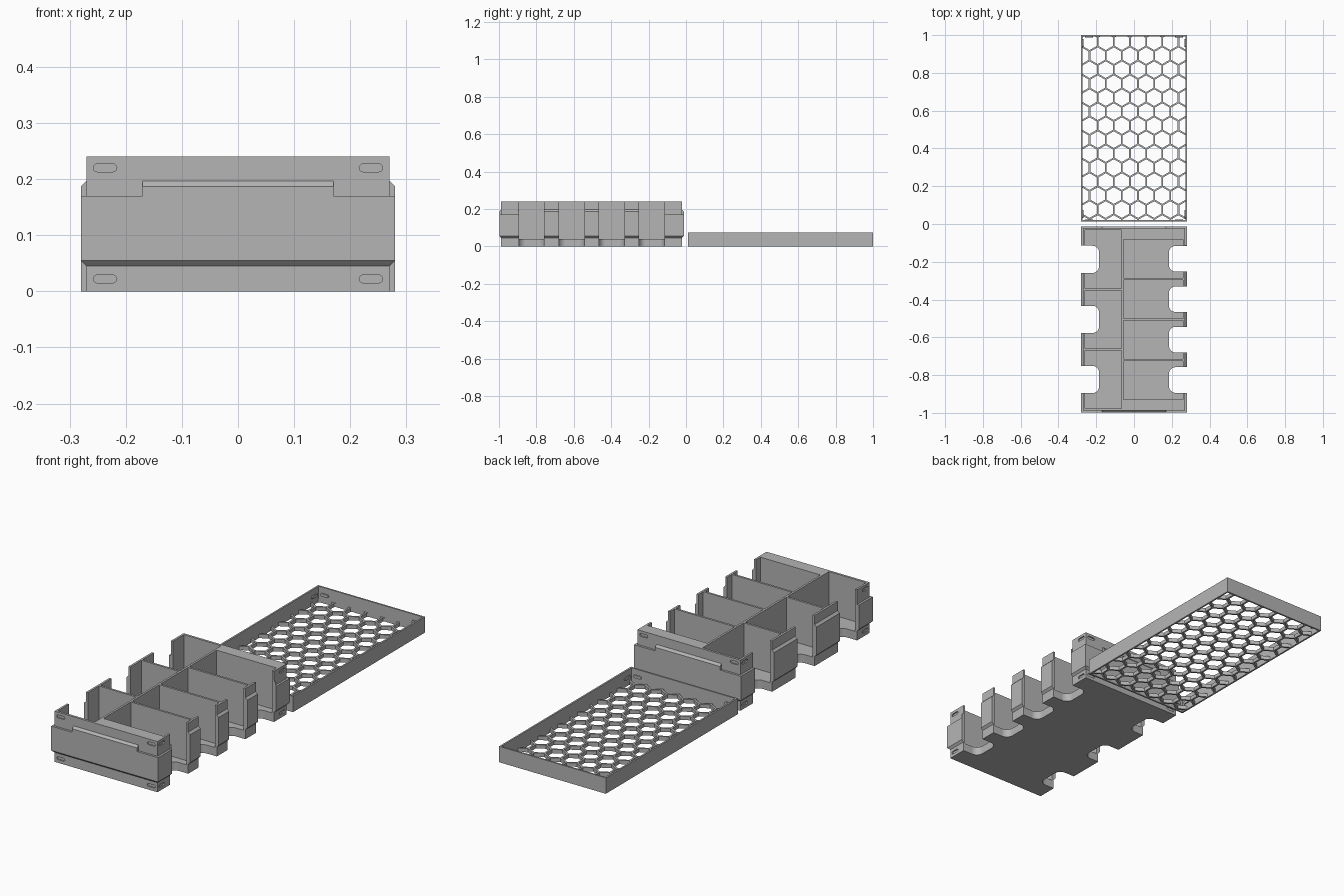
import bpy, bmesh, math
from mathutils import Matrix

cube = bpy.data.objects.get("Cube")
if cube:
    bpy.data.objects.remove(cube, do_unlink=True)

grey = bpy.data.materials.new("plain grey")
GREY = (0.46, 0.46, 0.46, 1)
grey.diffuse_color = GREY
grey.use_nodes = True
grey.node_tree.nodes["Principled BSDF"].inputs["Base Color"].default_value = GREY


def loft(bm, rings):
    """Closed solid through rings of equal point count."""
    loops = [[bm.verts.new(p) for p in ring] for ring in rings]
    n = len(loops[0])
    faces = [bm.faces.new(loops[0][::-1]), bm.faces.new(loops[-1])]
    for a, b in zip(loops, loops[1:]):
        for i in range(n):
            j = (i + 1) % n
            faces.append(bm.faces.new((a[i], a[j], b[j], b[i])))
    return faces


def rect(hx, hy, z, cy):
    return [(-hx, cy - hy, z), (hx, cy - hy, z), (hx, cy + hy, z), (-hx, cy + hy, z)]


def box(bm, x0, x1, y0, y1, z0, z1):
    loft(bm, [[(x0, y0, z), (x1, y0, z), (x1, y1, z), (x0, y1, z)] for z in (z0, z1)])


def prism(bm, outline, z0, z1, matrix=Matrix()):
    loft(bm, [[matrix @ Matrix.Translation((x, y, z)).to_translation()
               for x, y in outline] for z in (z0, z1)])


def make(name, bm):
    bmesh.ops.recalc_face_normals(bm, faces=bm.faces)
    mesh = bpy.data.meshes.new(name)
    bm.to_mesh(mesh)
    bm.free()
    mesh.materials.append(grey)
    obj = bpy.data.objects.new(name, mesh)
    bpy.context.collection.objects.link(obj)
    return obj


def combine(obj, bm, operation):
    """Boolean a helper mesh into obj and discard the helper."""
    helper = make("helper", bm)
    helper.hide_render = True
    mod = obj.modifiers.new("combine", "BOOLEAN")
    mod.operation, mod.object, mod.solver = operation, helper, "EXACT"
    graph = bpy.context.evaluated_depsgraph_get()
    mesh = bpy.data.meshes.new_from_object(obj.evaluated_get(graph))
    obj.modifiers.clear()
    obj.data = mesh
    bpy.data.objects.remove(helper, do_unlink=True)


def arc(cx, cy, r, a0, a1, steps=8):
    return [(cx + r * math.cos(math.radians(a0 + (a1 - a0) * i / steps)),
             cy + r * math.sin(math.radians(a0 + (a1 - a0) * i / steps)))
            for i in range(steps + 1)]


def capsules(bm, hx, hy, cy, heights, depth):
    """Rounded slots near the ends of all four walls, centred on the wall plane."""
    shape = arc(0.014, 0, 0.007, -90, 90) + arc(-0.014, 0, 0.007, 90, 270)
    upright = Matrix.Rotation(math.pi / 2, 4, "X")
    turn = Matrix.Rotation(math.pi / 2, 4, "Z")
    for z in heights:
        for s in (-1, 1):
            for e in (-1, 1):
                prism(bm, shape, -depth, depth,
                      Matrix.Translation((s * (hx - 0.033), cy + e * hy, z)) @ upright)
                prism(bm, shape, -depth, depth,
                      Matrix.Translation((s * hx, cy + e * (hy - 0.033), z)) @ turn @ upright)


# Tray shell: straight core with a raised band
CY, CX, CORE = -0.505, 0.27, 0.483
BX, BAND, TOP, FLOOR = 0.28, 0.493, 0.24, 0.04
bm = bmesh.new()
loft(bm, [rect(CX, CORE, 0, CY), rect(CX, CORE, 0.045, CY),
          rect(BX, BAND, 0.055, CY), rect(BX, BAND, 0.17, CY),
          rect(CX, CORE, 0.17, CY), rect(CX, CORE, TOP, CY)])
tray = make("card_tray", bm)

# Taller bevelled middle of the band, ends then sides
for wide, narrow in (((0.17, BAND), (0.17, CORE)), ((BX, 0.39), (CX, 0.39))):
    bm = bmesh.new()
    loft(bm, [rect(*wide, 0.15, CY), rect(*wide, 0.187, CY), rect(*narrow, 0.197, CY)])
    combine(tray, bm, "UNION")

# Pockets: three on one side, four on the other
columns = [(-1, 3, 0.472, -0.26, -0.065), (1, 4, 0.423, -0.055, 0.26)]
pockets, scallops = bmesh.new(), bmesh.new()
for side, count, half, x0, x1 in columns:
    pitch = (2 * half + 0.01) / count
    reach = 0.072 if count == 3 else 0.068
    r = 0.035
    for i in range(count):
        y = CY + (i - (count - 1) / 2) * pitch
        gap = pitch / 2 - 0.005
        box(pockets, x0, x1, y - gap, y + gap, FLOOR, 0.3)
        # Finger notch through wall and floor
        notch = [(0.32, y - reach), (0.32, y + reach)]
        notch += arc(0.185 + r, y + reach - r, r, 90, 180)
        notch += arc(0.185 + r, y - reach + r, r, 180, 270)
        prism(scallops, [(side * x, v) for x, v in notch], -0.1, 0.35)
combine(tray, pockets, "DIFFERENCE")
combine(tray, scallops, "DIFFERENCE")

# Snap slots near the top and bottom corners
bm = bmesh.new()
capsules(bm, CX, CORE, CY, (0.022, 0.22), 0.006)
combine(tray, bm, "DIFFERENCE")

# Lid rim
LY, LH, WALL, LID_TOP, PLATE = 0.506, 0.494, 0.008, 0.075, 0.018
bm = bmesh.new()
loft(bm, [rect(BX, LH, 0, LY), rect(BX, LH, LID_TOP, LY)])
rim = make("lid_rim", bm)
bm = bmesh.new()
loft(bm, [rect(BX - WALL, LH - WALL, -0.1, LY), rect(BX - WALL, LH - WALL, 0.2, LY)])
combine(rim, bm, "DIFFERENCE")

# Honeycomb lid panel
bm = bmesh.new()
loft(bm, [rect(BX - WALL / 2, LH - WALL / 2, 0, LY),
          rect(BX - WALL / 2, LH - WALL / 2, PLATE, LY)])
panel = make("lid_honeycomb", bm)
bm = bmesh.new()
PITCH = 0.0855
ROW = PITCH * math.sqrt(3) / 2
radius = (PITCH - 0.009) / math.sqrt(3)
for row in range(-1, 15):
    for col in range(-5, 6):
        x = (col + 0.25 + 0.5 * (row % 2)) * PITCH
        y = 0.965 - row * ROW
        prism(bm, arc(x, y, radius, 30, 330, 5), -0.05, 0.1)
combine(panel, bm, "DIFFERENCE")

# Snap bumps inside the lid rim
bm = bmesh.new()
capsules(bm, BX - WALL, LH - WALL, LY, (0.04,), 0.005)
make("lid_snap_bumps", bm)
